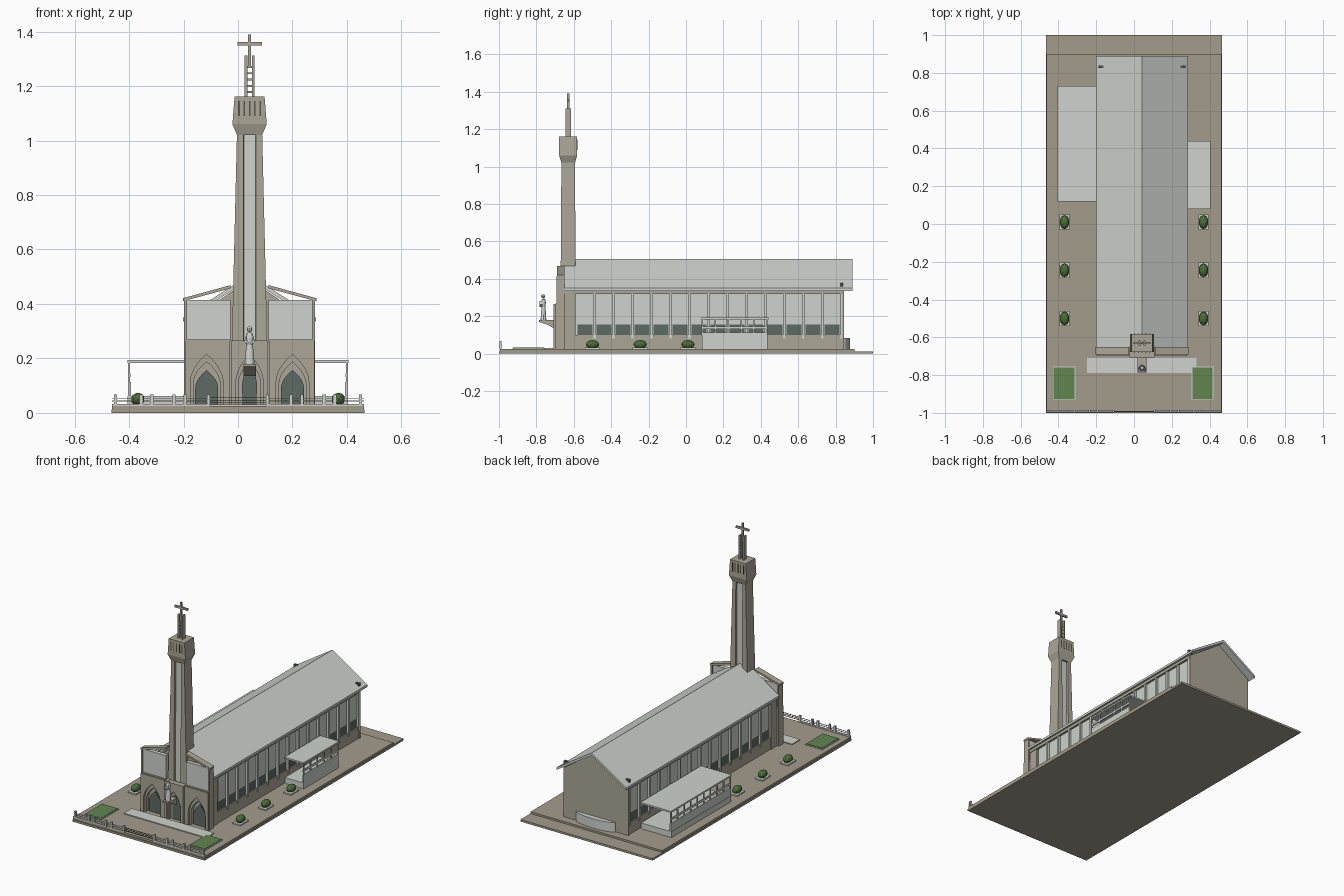
import bpy, bmesh, math
from mathutils import Matrix

if "Cube" in bpy.data.objects:
    bpy.data.objects.remove(bpy.data.objects["Cube"])

def mat(name, r, g, b):
    m = bpy.data.materials.new(name)
    m.diffuse_color = (r, g, b, 1)
    m.use_nodes = True
    m.node_tree.nodes["Principled BSDF"].inputs["Base Color"].default_value = m.diffuse_color
    return m

PALE = mat("pale_plaster", .62, .65, .61)
STONE = mat("beige_stone", .41, .385, .31)
PAVE = mat("paving", .37, .335, .265)
GLASS = mat("dark_green_glass", .11, .145, .125)
LEAF = mat("shrub_green", .07, .16, .04)
LAWN = mat("lawn_green", .12, .24, .08)
DARK = mat("dark_metal", .10, .09, .07)
CX, TY = 0.0425, -0.63          # church axis, tower centre

def finish(name, bm, *mats):
    bmesh.ops.recalc_face_normals(bm, faces=bm.faces[:])
    me = bpy.data.meshes.new(name)
    bm.to_mesh(me)
    bm.free()
    ob = bpy.data.objects.new(name, me)
    bpy.context.collection.objects.link(ob)
    for m in mats:
        me.materials.append(m)
    return ob

def loft(name, rings, *mats):
    """Skin between rings of (x, y, z) points, capped at both ends."""
    bm = bmesh.new()
    vs = [[bm.verts.new(p) for p in ring] for ring in rings]
    n = len(vs[0])
    for a, b in zip(vs, vs[1:]):
        for i in range(n):
            j = (i + 1) % n
            bm.faces.new((a[i], a[j], b[j], b[i]))
    bm.faces.new(vs[0])
    bm.faces.new(vs[-1])
    return finish(name, bm, *mats)

def box(name, x0, x1, y0, y1, z0, z1, m):
    pts = [(x0, y0), (x1, y0), (x1, y1), (x0, y1)]
    return loft(name, [[(x, y, z) for x, y in pts] for z in (z0, z1)], m)

def prism_y(name, pts, y0, y1, m):
    return loft(name, [[(x, y, z) for x, z in pts] for y in (y0, y1)], m)

def prism_x(name, pts, x0, x1, m):
    return loft(name, [[(x, y, z) for y, z in pts] for x in (x0, x1)], m)

def arch(cx, hw, z0, spring, peak, n=8):
    """Pointed arch outline, left foot to right foot."""
    side = [(hw * (1 - (i / n) ** 2), spring + (peak - spring) * i / n) for i in range(n)]
    left = [(cx - hw, z0)] + [(cx - x, z) for x, z in side]
    right = [(cx + x, z) for x, z in reversed(side)] + [(cx + hw, z0)]
    return left + [(cx, peak)] + right

# ---- ground slabs, step, lawns, shrubs
box("ground_slab", -.465, .465, -1, 1, 0, .013, PAVE)
box("upper_paving", -.463, .463, -.995, .9, .013, .025, PAVE)
box("entrance_step", -.25, .33, -.79, -.71, .025, .031, PALE)
for s, a, b in ((-1, -.43, -.31), (1, .305, .42)):
    box("lawn_border", a, b, -.93, -.755, .025, .029, PALE)
    box("lawn", a + .005, b - .005, -.926, -.759, .027, .032, LAWN)
    for y in (.01, -.245, -.5):
        x = s * .368
        box("planter", x - .027, x + .027, y - .04, y + .04, .025, .033, PALE)
        bm = bmesh.new()
        bmesh.ops.create_icosphere(bm, subdivisions=2, radius=1,
            matrix=Matrix.Translation((x, y, .05)) @ Matrix.Diagonal((.025, .036, .024, 1)))
        finish("shrub", bm, LEAF)

# ---- front fence
for s in (-1, 1):
    a, b = sorted((s * .11, s * .463))
    box("fence_curb", a, b, -.997, -.987, .025, .033, PALE)
    for x in (.108, .195, .235, .317, .355, .45):
        box("fence_post", s * x - .006, s * x + .006, -.998, -.986, .025, .068, PALE)
    for z in (.042, .052):
        box("fence_rail", a, b, -.993, -.990, z, z + .003, PALE)
for z in (.036, .045, .054):
    box("gate_rail", -.108, .108, -.993, -.990, z, z + .003, DARK)

# ---- nave
HW = .215
prism_y("nave_body", [(CX - HW, .025), (CX + HW, .025), (CX + HW, .34), (CX, .488), (CX - HW, .34)],
        -.6, .835, PALE)
prism_y("rear_wall", [(CX - .228, .025), (CX + .228, .025), (CX + .228, .335), (CX, .49), (CX - .228, .335)],
        .832, .845, STONE)
prism_y("front_gable_wall", [(CX - .228, .025), (CX + .228, .025), (CX + .228, .335), (CX, .49), (CX - .228, .335)],
        -.65, -.59, STONE)
for s in (-1, 1):
    prism_y("roof_slope", [(CX, .507), (CX + s * .2445, .35), (CX + s * .2445, .335), (CX, .49)],
            -.65, .89, PALE)
    def side_box(name, d0, d1, y0, y1, z0, z1, m):
        a, b = sorted((CX + s * d0, CX + s * d1))
        return box(name, a, b, y0, y1, z0, z1, m)
    side_box("lower_side_wall", .2, .224, -.59, .835, .025, .1, STONE)
    side_box("eave_beam", .2, .232, -.65, .84, .318, .337, STONE)
    for i in range(14):
        y = -.59 + i * .1015
        side_box("window", .21, .218, y + .01, y + .09, .1, .155, GLASS)
        side_box("wall_panel", .21, .221, y + .012, y + .088, .157, .316, PALE)
        side_box("side_column", .2, .23, y + .094, y + .108, .08, .32, PALE)
    side_box("roof_lamp", .205, .23, .825, .84, .355, .378, DARK)
    side_box("lamp_arm", .212, .22, .829, .836, .34, .36, PALE)

# ---- curved apse at the rear
arc = [(CX + .14 * math.cos(math.pi * i / 16), .84 + .038 * math.sin(math.pi * i / 16)) for i in range(17)]
apse = loft("apse", [[(x, y, z) for x, y in arc] for z in (.025, .085)], PALE)

# ---- side annexes: open canopy over a low wall
for s, xi, xo, y0, y1 in ((-1, -.19, -.405, .12, .73), (1, .27, .405, .08, .44)):
    a, b = sorted((xi, xo))
    box("annex_roof", a, b, y0, y1, .184, .194, PALE)
    box("annex_base", a, b - .002 if s > 0 else b, y0 + .005, y1 - .005, .025, .062, PALE)
    def outer(name, t, ya, yb, z0, z1, m):
        p, q = sorted((xo - s * .002, xo - s * t))
        return box(name, p, q, ya, yb, z0, z1, m)
    outer("annex_wall", .012, y0 + .005, y1 - .005, .025, .113, PALE)
    outer("annex_beam", .01, y0 + .005, y1 - .005, .132, .145, PALE)
    n = round((y1 - y0) / .07)
    for i in range(n + 1):
        y = y0 + .008 + (y1 - y0 - .016) * i / n
        outer("annex_post", .008, y - .004, y + .004, .1, .186, PALE)

# ---- front facade with three pointed portals
def portal(name, x0, x1, cx, hw, peak, dhw, dpeak, y):
    outline = [(x0, .025), (x0, .265), (x1, .265), (x1, .025)]
    prism_y(name + "_arch_panel", outline + arch(cx, hw, .025, .11, peak)[::-1], y, y + .035, STONE)
    hole = arch(cx, hw * .82, .025, .105, peak - .028)
    prism_y(name + "_inner_panel", [(x0 + .004, .025), (x0 + .004, .26), (x1 - .004, .26), (x1 - .004, .025)]
            + hole[::-1], y + .014, y + .036, STONE)
    prism_y(name + "_recess", [(x0, .025), (x0, .26), (x1, .26), (x1, .025)], y + .036, y + .045, STONE)
    prism_y(name + "_door", arch(cx, dhw, .025, .09, dpeak), y + .029, y + .04, GLASS)

portal("left_portal", -.195, -.03, -.115, .06, .215, .042, .157, -.7)
portal("right_portal", .115, .28, .2, .06, .215, .042, .157, -.7)
portal("centre_portal", -.024, .109, CX, .05, .215, .028, .185, -.708)
for s in (-1, 1):
    def bx(d):
        return CX + s * d
    def slab(name, d0, d1, y0, y1, z0, z1, m):
        a, b = sorted((bx(d0), bx(d1)))
        return box(name, a, b, y0, y1, z0, z1, m)
    slab("upper_facade_wall", .07, .232, -.685, -.66, .265, .415, PALE)
    slab("facade_ledge", .07, .236, -.697, -.655, .262, .269, STONE)
    slab("facade_corner_fin", .23, .24, -.692, -.65, .025, .415, STONE)
    prism_y("facade_sloped_beam", [(bx(.245), .41), (bx(.07), .457), (bx(.07), .469), (bx(.245), .421)],
            -.69, -.65, STONE)

# ---- tower: tapering shaft with a pale recessed strip front and back
def shaft_ring(hw, hd, z):
    g, d = .023, .012
    half = [(-hw, -hd), (-g, -hd), (-g + .002, -hd + d), (g - .002, -hd + d), (g, -hd), (hw, -hd)]
    return [(CX + x, TY + y, z) for x, y in half + [(-x, -y) for x, y in half]]

tower = loft("tower_shaft", [shaft_ring(.067, .044, .025), shaft_ring(.064, .041, .3),
                             shaft_ring(.046, .036, 1.04)], STONE, PALE)
for p in tower.data.polygons:
    c = p.center
    if abs(c.x - CX) < .003 and abs(p.normal.y) > .9:
        p.material_index = 1

def rect_ring(hw, hd, z):
    return [(CX + a * hw, TY + b * hd, z) for a, b in ((-1, -1), (1, -1), (1, 1), (-1, 1))]

loft("belfry", [rect_ring(.046, .036, 1.02), rect_ring(.063, .048, 1.06),
                rect_ring(.055, .048, 1.162)], STONE)
for i in range(-2, 3):
    for y in (TY - .048, TY + .048):
        box("belfry_slit", CX + i * .0195 - .003, CX + i * .0195 + .003, y - .001, y + .001, 1.09, 1.146, DARK)

# ---- ladder-like spire and cross
for s in (-1, 1):
    x = CX + s * .0135
    box("spire_post", x - .005, x + .005, TY - .014, TY + .014, 1.16, 1.312, STONE)
for i in range(5):
    z = 1.175 + i * .023
    box("spire_rung", CX - .012, CX + .012, TY - .006, TY + .006, z, z + .006, STONE)
box("cross_upright", CX - .005, CX + .005, TY - .006, TY + .006, 1.27, 1.39, STONE)
box("cross_arm", CX - .045, CX + .045, TY - .0055, TY + .0055, 1.348, 1.361, STONE)

# ---- statue on a bracket above the centre door
prism_x("statue_bracket", [(-.705, .135), (-.705, .18), (-.785, .18), (-.785, .17), (-.74, .155)],
        CX - .023, CX + .023, STONE)
SY = -.762
profile = [(.018, .18), (.016, .21), (.012, .25), (.015, .275), (.012, .29), (.005, .296)]
loft("statue_robe", [[(CX + r * math.cos(math.tau * k / 12), SY + r * .85 * math.sin(math.tau * k / 12), z)
                      for k in range(12)] for r, z in profile], PALE)
bm = bmesh.new()
bmesh.ops.create_uvsphere(bm, u_segments=10, v_segments=8, radius=.0105,
                          matrix=Matrix.Translation((CX, SY - .002, .307)))
finish("statue_head", bm, PALE)
for s in (-1, 1):
    prism_y("statue_arm", [(CX + s * .012, .283), (CX + s * .02, .262), (CX + s * .004, .25), (CX + s * .004, .26),
                           (CX + s * .012, .266)], SY - .02, SY - .004, PALE)
